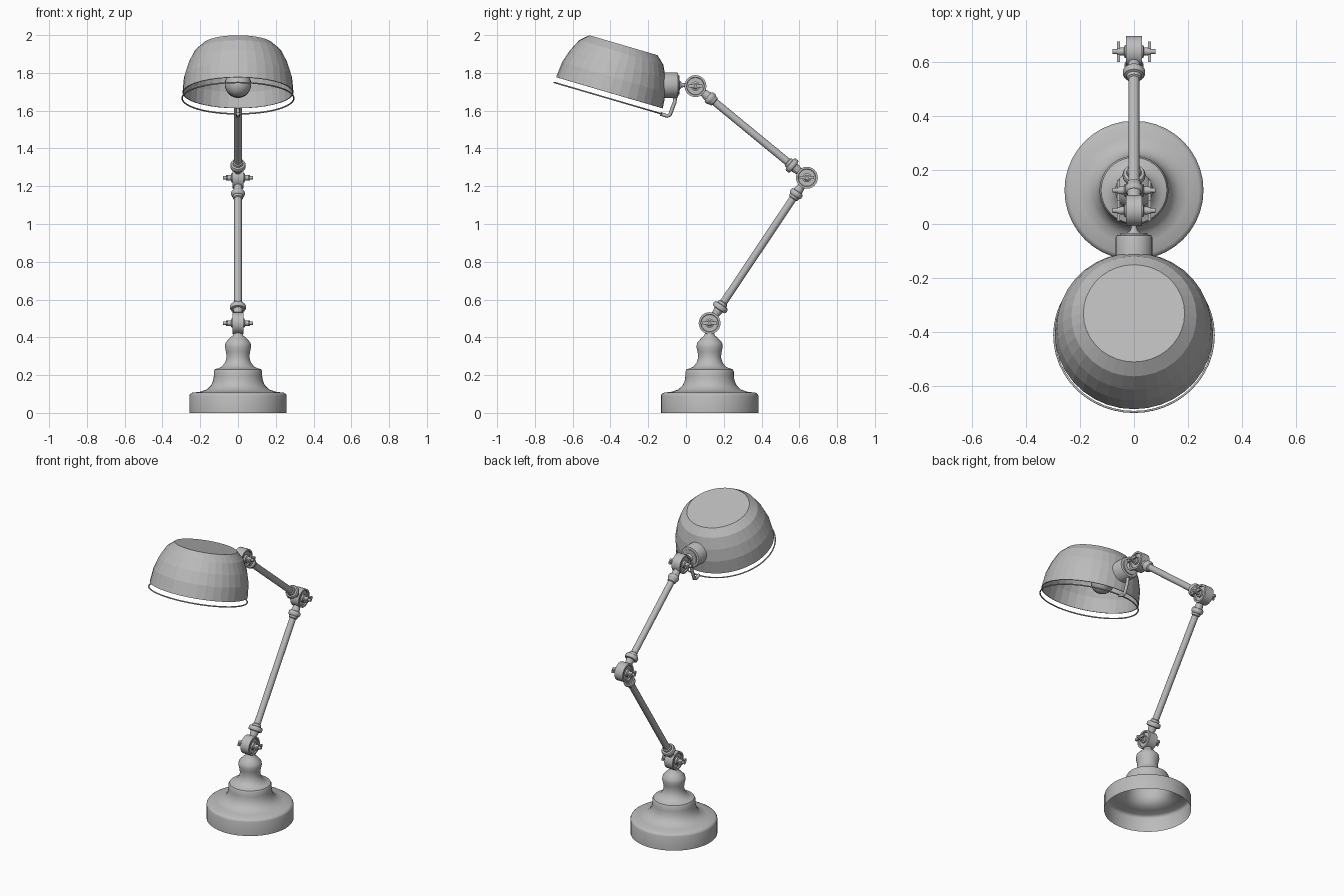
import bpy, bmesh, math
from mathutils import Vector, Matrix

cube = bpy.data.objects.get("Cube")
if cube:
    bpy.data.objects.remove(cube, do_unlink=True)

grey = bpy.data.materials.new("grey metal")
grey.use_nodes = True
COLOUR = (0.5, 0.5, 0.5, 1)
grey.diffuse_color = COLOUR
grey.node_tree.nodes["Principled BSDF"].inputs["Base Color"].default_value = COLOUR


def finish(name, bm, smooth=35):
    """Turn a bmesh into a named object with the shared material."""
    mesh = bpy.data.meshes.new(name)
    bm.to_mesh(mesh)
    bm.free()
    mesh.materials.append(grey)
    if smooth:
        mesh.polygons.foreach_set("use_smooth", [True] * len(mesh.polygons))
        mesh.set_sharp_from_angle(angle=math.radians(smooth))
    obj = bpy.data.objects.new(name, mesh)
    bpy.context.collection.objects.link(obj)
    return obj


def lathe(name, profile, origin, axis=(0, 0, 1), sides=32, smooth=35):
    """Spin (radius, height) points, listed bottom to top, round an axis."""
    bm = bmesh.new()
    rings = [[bm.verts.new((r * math.cos(math.tau * j / sides),
                            r * math.sin(math.tau * j / sides), h))
              for j in range(sides)] for r, h in profile]
    for low, high in zip(rings, rings[1:]):
        for j in range(sides):
            k = (j + 1) % sides
            bm.faces.new((low[j], low[k], high[k], high[j]))
    bmesh.ops.remove_doubles(bm, verts=bm.verts, dist=1e-5)
    turn = Vector(axis).to_track_quat('Z', 'Y').to_matrix().to_4x4()
    bm.transform(Matrix.Translation(origin) @ turn)
    return finish(name, bm, smooth)


def tube(name, points, radius, cyclic=False):
    """Round wire along a path."""
    curve = bpy.data.curves.new(name, 'CURVE')
    curve.dimensions = '3D'
    curve.bevel_depth = radius
    curve.bevel_resolution = 2
    curve.use_fill_caps = True
    spline = curve.splines.new('POLY')
    spline.points.add(len(points) - 1)
    for p, co in zip(spline.points, points):
        p.co = (*co, 1)
    spline.use_cyclic_u = cyclic
    spline.use_smooth = True
    curve.materials.append(grey)
    obj = bpy.data.objects.new(name, curve)
    bpy.context.collection.objects.link(obj)
    return obj


def box(name, centre, size):
    bm = bmesh.new()
    bmesh.ops.create_cube(bm, size=1)
    bm.transform(Matrix.Translation(centre) @ Matrix.Diagonal((*size, 1)))
    return finish(name, bm, 0)


# Hollow stepped base, turned like a candlestick
lathe("base", [(.258, 0), (.258, .09), (.254, .1), (.242, .107), (.2, .112),
               (.165, .124), (.143, .145), (.132, .17), (.128, .195), (.128, .22),
               (.122, .231), (.105, .236), (.085, .245), (.068, .268), (.06, .295),
               (.064, .325), (.07, .35), (.066, .372), (.045, .395), (.028, .41),
               (.02, .435)],
      (0, .125, 0), sides=40, smooth=40)

# Three pivots: recessed drum, bolt and a flat wing nut on each side
pivots = {"base": Vector((0, .125, .475)), "elbow": Vector((0, .64, 1.245)),
          "head": Vector((0, .05, 1.73))}
for label, p in pivots.items():
    lathe(label + "_pivot", [(0, -.022), (.045, -.022), (.047, -.03), (.058, -.03),
                             (.058, .03), (.047, .03), (.045, .022), (0, .022)],
          p, (1, 0, 0), 24)
    lathe(label + "_bolt", [(0, -.08), (.009, -.08), (.009, .08), (0, .08)],
          p, (1, 0, 0), 12)
    for side, s in (("left", 1), ("right", -1)):
        lathe(f"{label}_{side}_nut", [(0, .018), (.024, .018), (.024, .034),
                                      (.015, .038), (.014, .064), (0, .064)],
              p, (s, 0, 0), 16)
        box(f"{label}_{side}_wing", p + Vector((s * .058, 0, 0)), (.012, .076, .016))


def arm(name, start, end, low_r, high_r):
    """Rod between two pivots with a rounded collar near each end."""
    span = end - start
    n = span.length
    lathe(name + "_rod", [(0, .045), (.02, .045), (.02, n - .045), (0, n - .045)],
          start, span, 20)
    for part, origin, axis, r in (("lower", start, span, low_r),
                                  ("upper", end, -span, high_r)):
        lathe(f"{name}_{part}_collar",
              [(.02, .05), (.024, .075), (.026, .086), (r - .004, .088), (r, .094),
               (r, .108), (r - .004, .115), (.028, .118), (.026, .13), (.02, .134)],
              origin, axis, 24)


arm("lower_arm", pivots["base"], pivots["elbow"], .042, .036)
arm("upper_arm", pivots["elbow"], pivots["head"], .041, .034)

# Tilted faceted shade, open underneath
tilt = math.radians(16.3)
up = Vector((0, math.sin(tilt), math.cos(tilt)))
across = Vector((0, math.cos(tilt), -math.sin(tilt)))
rim = Vector((0, -.405, 1.695))
shade = lathe("shade", [(.294, 0), (.286, .085), (.264, .157), (.232, .222),
                        (.188, .262), (0, .262)], rim, up, 36, 0)
wall = shade.modifiers.new("wall", 'SOLIDIFY')
wall.thickness = .006

# Wire guard below the rim and its bent bracket
guard = rim - up * .03
tube("guard_ring", [guard + across * (.296 * math.cos(a)) + Vector((.296 * math.sin(a), 0, 0))
                    for a in (math.tau * i / 48 for i in range(48))], .004, True)
tube("guard_bracket", [(0, -.135, 1.583), (0, -.1, 1.572), (0, -.085, 1.578),
                       (0, -.077, 1.6), (0, -.06, 1.645), (0, -.055, 1.69)], .01)

# Socket, stem to the head pivot, and bulb
back = (0, 1, 0)
lathe("socket", [(0, -.17), (.064, -.17), (.068, -.165), (.068, -.05), (.064, -.042),
                 (.05, -.04), (.05, -.034), (0, -.034)], (0, 0, 1.735), back)
lathe("stem", [(.028, -.036), (.014, -.024), (.01, -.012), (.012, .005)],
      (0, 0, 1.735), back, 16)
lathe("bulb", [(.07 * math.cos(a), .07 * math.sin(a))
               for a in (math.radians(-90 + 15 * i) for i in range(10))]
      + [(.035, .085), (.032, .14)], (0, -.29, 1.74), back, 24, 60)
